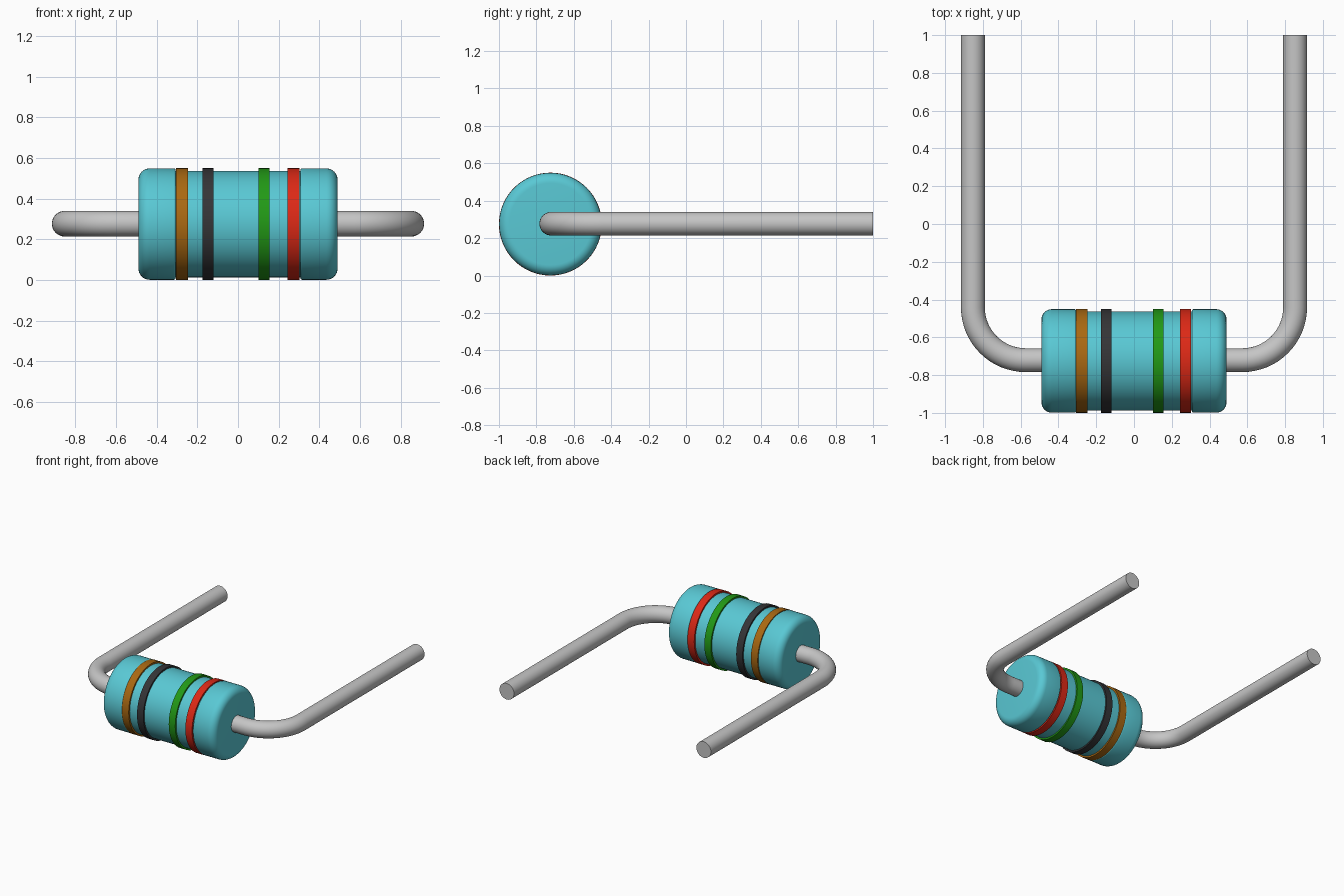
import bpy, bmesh, math

if "Cube" in bpy.data.objects:
    bpy.data.objects.remove(bpy.data.objects["Cube"])

AXIS_Y, AXIS_Z = -0.725, 0.275   # centre line of the body
SEGMENTS = 64


def material(name, rgb):
    m = bpy.data.materials.new(name)
    m.diffuse_color = (*rgb, 1)
    m.use_nodes = True
    m.node_tree.nodes["Principled BSDF"].inputs["Base Color"].default_value = m.diffuse_color
    return m


TEAL = material("teal", (0.10, 0.58, 0.66))
GREY = material("wire grey", (0.56, 0.56, 0.56))
BROWN = material("brown", (0.40, 0.14, 0.006))
BLACK = material("black", (0.035, 0.035, 0.038))
GREEN = material("green", (0.016, 0.32, 0.008))
RED = material("red", (0.72, 0.022, 0.008))


def finish(bm, name, mat, angle=35):
    bmesh.ops.recalc_face_normals(bm, faces=bm.faces)
    mesh = bpy.data.meshes.new(name)
    bm.to_mesh(mesh)
    bm.free()
    ob = bpy.data.objects.new(name, mesh)
    bpy.context.collection.objects.link(ob)
    mesh.materials.append(mat)
    bpy.ops.object.select_all(action='DESELECT')
    ob.select_set(True)
    bpy.context.view_layer.objects.active = ob
    bpy.ops.object.shade_smooth_by_angle(angle=math.radians(angle))
    return ob


def skin(bm, rings, closed=False):
    """Join successive rings of vertices with quads; cap the ends if open."""
    pairs = list(zip(rings, rings[1:]))
    if closed:
        pairs.append((rings[-1], rings[0]))
    for a, b in pairs:
        n = len(a)
        for i in range(n):
            j = (i + 1) % n
            bm.faces.new((a[i], a[j], b[j], b[i]))
    if not closed:
        bm.faces.new(rings[0])
        bm.faces.new(rings[-1])


def lathe(name, profile, mat, closed=False):
    """Turn an (x, radius) profile around the body centre line."""
    bm = bmesh.new()
    rings = []
    for x, r in profile:
        rings.append([bm.verts.new((x,
                                    AXIS_Y + r * math.cos(2 * math.pi * k / SEGMENTS),
                                    AXIS_Z + r * math.sin(2 * math.pi * k / SEGMENTS)))
                      for k in range(SEGMENTS)])
    skin(bm, rings, closed)
    return finish(bm, name, mat)


# Body: rounded end caps with a slightly narrower waist
R, WAIST, END, INNER, FILLET, LIP = 0.274, 0.262, 0.49, 0.307, 0.055, 0.008
half = [(END - FILLET + FILLET * math.cos(a), R - FILLET + FILLET * math.sin(a))
        for a in (math.pi / 2 * i / 8 for i in range(9))]
half += [(INNER + LIP - LIP * math.sin(a), R - LIP + LIP * math.cos(a))
         for a in (math.pi / 2 * i / 4 for i in range(5))]
half.append((INNER, WAIST))
lathe("body", half + [(-x, r) for x, r in reversed(half)], TEAL)

# Colour bands around the waist
for name, x0, x1, mat in (("brown_band", -0.306, -0.247, BROWN),
                          ("black_band", -0.175, -0.120, BLACK),
                          ("green_band", 0.100, 0.156, GREEN),
                          ("red_band", 0.244, 0.302, RED)):
    lathe(name, [(x0, 0.25), (x0, 0.275), (x1, 0.275), (x1, 0.25)], mat, closed=True)

# Wire leads: out of the cap, round a bend, then straight back
WIRE_R, LEG_X, BEND, WIRE_Y, WIRE_Z = 0.063, 0.853, 0.28, -0.721, 0.277
for name, side in (("left_lead", -1), ("right_lead", 1)):
    path = [(0.45, WIRE_Y, 0)]
    for i in range(17):
        a = math.pi / 2 * i / 16
        path.append((LEG_X - BEND + BEND * math.sin(a),
                     WIRE_Y + BEND - BEND * math.cos(a), a))
    path.append((LEG_X, 1.0, math.pi / 2))
    bm = bmesh.new()
    rings = []
    for x, y, a in path:
        ring = []
        for k in range(32):
            t = 2 * math.pi * k / 32
            u, v = WIRE_R * math.cos(t), WIRE_R * math.sin(t)
            ring.append(bm.verts.new((side * (x - u * math.sin(a)),
                                      y + u * math.cos(a), WIRE_Z + v)))
        rings.append(ring)
    skin(bm, rings)
    finish(bm, name, GREY)
